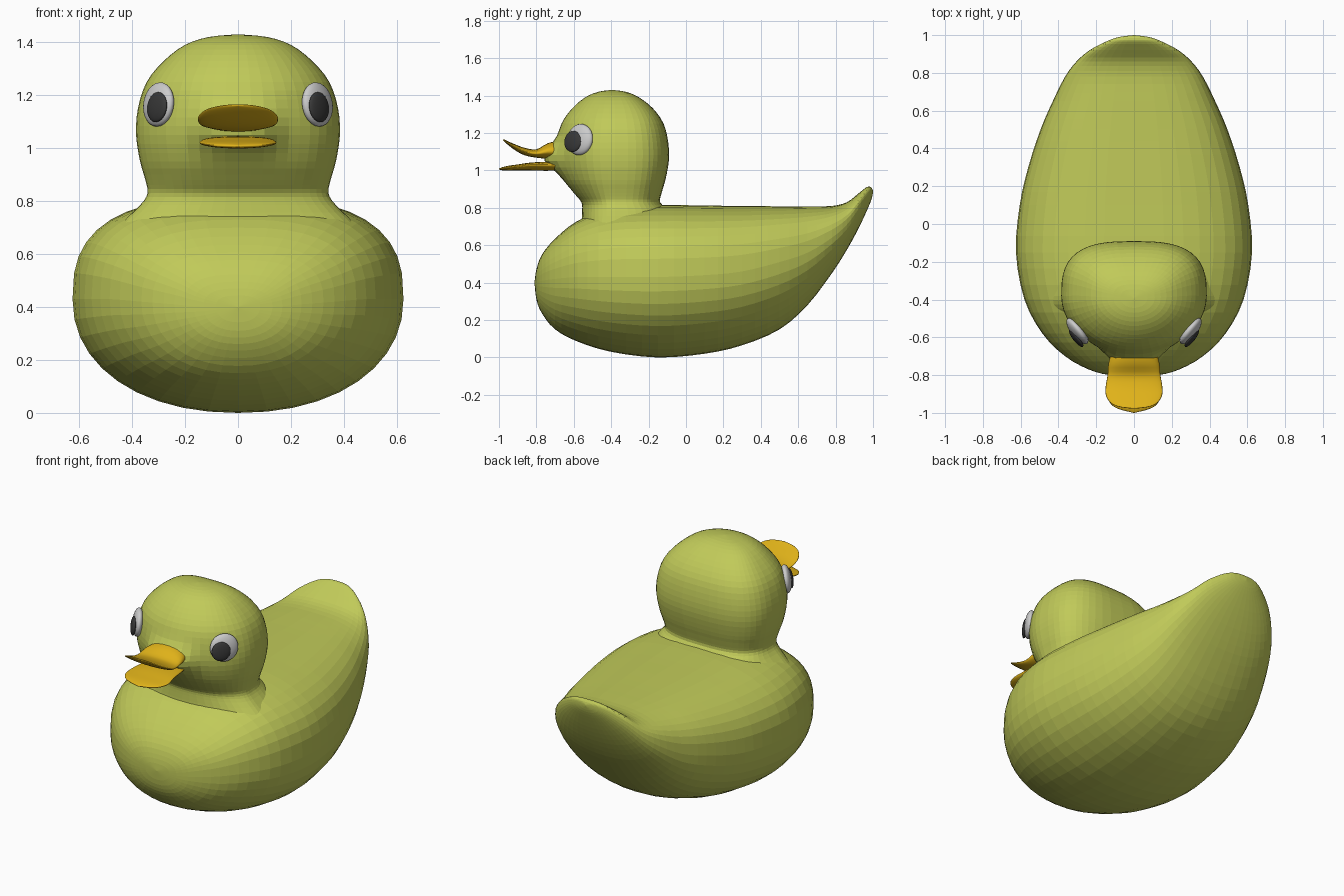
import bpy, bmesh, math
from mathutils import Vector, Matrix

if "Cube" in bpy.data.objects:
    bpy.data.objects.remove(bpy.data.objects["Cube"])


def material(name, rgb):
    m = bpy.data.materials.new(name)
    m.diffuse_color = (*rgb, 1)
    m.use_nodes = True
    m.node_tree.nodes["Principled BSDF"].inputs["Base Color"].default_value = m.diffuse_color
    return m


olive = material("olive", (0.53, 0.59, 0.10))
orange = material("orange", (0.75, 0.45, 0.01))
white = material("white", (0.75, 0.75, 0.75))
dark = material("dark", (0.04, 0.04, 0.04))


def smooth_path(rows, steps):
    """Catmull-Rom interpolation of the section table."""
    out = []
    for i in range(len(rows) - 1):
        a, b, c, d = (rows[max(0, min(len(rows) - 1, i + k))] for k in (-1, 0, 1, 2))
        for s in range(steps):
            t = s / steps
            out.append([0.5 * (2 * q + (r - p) * t + (2 * p - 5 * q + 4 * r - u) * t * t
                               + (3 * q - p - 3 * r + u) * t ** 3)
                        for p, q, r, u in zip(a, b, c, d)])
    return out + [list(rows[-1])]


def loft(name, rows, mat, place, p_hi=2, p_lo=2, sides=40, steps=3, smooth=False):
    """Rows are (station, low, high, widest level, half width)."""
    bm = bmesh.new()
    rings = []
    for s, lo, hi, mid, w in smooth_path(rows, steps):
        ring = []
        for k in range(sides):
            a = 2 * math.pi * k / sides
            c, n = math.cos(a), math.sin(a)
            p = p_hi if n >= 0 else p_lo
            x = math.copysign(abs(c) ** (2 / p), c) * max(w, 0.001)
            v = abs(n) ** (2 / p)
            h = mid + v * (hi - mid) if n >= 0 else mid - v * (mid - lo)
            ring.append(bm.verts.new(place(x, s, h)))
        rings.append(ring)
    for r, q in zip(rings, rings[1:]):
        for k in range(sides):
            j = (k + 1) % sides
            bm.faces.new((r[k], r[j], q[j], q[k]))
    bm.faces.new(rings[0])
    bm.faces.new(rings[-1])
    bmesh.ops.recalc_face_normals(bm, faces=bm.faces)
    me = bpy.data.meshes.new(name)
    bm.to_mesh(me)
    bm.free()
    for f in me.polygons:
        f.use_smooth = smooth
    me.materials.append(mat)
    ob = bpy.data.objects.new(name, me)
    bpy.context.collection.objects.link(ob)
    return ob


def along_y(x, s, h):
    return (x, s, h)


def head_point(x, s, h):
    # upright sections, with a bulge where the bill grows out
    if h < -0.38:
        h -= 0.075 * math.exp(-(x / 0.15) ** 4) * math.exp(-((s - 1.07) / 0.08) ** 2)
    return (x, h, s)


# Body with upswept tail
loft("body", [
    (-.81, .40, .40, .40, 0), (-.80, .31, .47, .40, .13), (-.77, .235, .55, .41, .24),
    (-.70, .15, .635, .42, .365), (-.58, .085, .73, .43, .485), (-.40, .03, .80, .43, .58),
    (-.15, 0, .815, .43, .625), (.10, .02, .812, .44, .605), (.30, .065, .81, .46, .56),
    (.50, .15, .808, .51, .495), (.65, .28, .808, .56, .43), (.78, .45, .81, .64, .365),
    (.86, .575, .83, .71, .305), (.92, .685, .875, .79, .235), (.965, .78, .91, .85, .15),
    (.99, .84, .91, .88, .08), (1.0, .88, .89, .885, 0)],
    olive, along_y, p_hi=2.7, p_lo=2.15)

# Head and neck
loft("head", [
    (.70, -.56, -.10, -.38, .46), (.785, -.555, -.10, -.38, .37), (.83, -.56, -.138, -.38, .342),
    (.88, -.60, -.13, -.38, .35), (.95, -.65, -.11, -.38, .37), (1.05, -.685, -.092, -.38, .385),
    (1.15, -.685, -.095, -.38, .378), (1.25, -.665, -.12, -.38, .345),
    (1.33, -.61, -.175, -.38, .28), (1.39, -.54, -.25, -.385, .20),
    (1.42, -.47, -.32, -.39, .11), (1.43, -.40, -.39, -.395, 0)],
    olive, head_point, p_hi=2.9, p_lo=2.0, sides=48)

# Open bill
loft("upper_bill", [
    (-.68, 1.06, 1.16, 1.10, .12), (-.74, 1.062, 1.145, 1.10, .135),
    (-.80, 1.068, 1.113, 1.09, .14), (-.86, 1.08, 1.12, 1.10, .15),
    (-.91, 1.105, 1.138, 1.123, .148), (-.95, 1.135, 1.155, 1.145, .12),
    (-.97, 1.152, 1.165, 1.158, .07), (-.978, 1.16, 1.165, 1.163, 0)],
    orange, along_y, sides=32, smooth=True)
loft("lower_bill", [
    (-.68, 1.0, 1.04, 1.025, .11), (-.75, .998, 1.045, 1.03, .125),
    (-.83, 1.0, 1.042, 1.03, .135), (-.90, 1.0, 1.032, 1.02, .145),
    (-.95, .999, 1.025, 1.015, .125), (-.98, 1.0, 1.018, 1.01, .08),
    (-1.0, 1.005, 1.01, 1.007, 0)],
    orange, along_y, sides=32, smooth=True)


def eye_part(name, side, centre, radius, thick, mat):
    n = Vector((side * 0.78, -0.62, 0.12)).normalized()
    rot = n.to_track_quat('Z', 'Y').to_matrix().to_4x4()
    bpy.ops.mesh.primitive_uv_sphere_add(segments=32, ring_count=16, radius=1)
    ob = bpy.context.object
    ob.name = name
    ob.data.transform(Matrix.Translation((side * centre[0], centre[1], centre[2])) @ rot
                      @ Matrix.Diagonal((radius, radius, thick, 1)))
    ob.data.materials.append(mat)
    bpy.ops.object.shade_smooth()


# Eyes
for side, tag in ((-1, "left"), (1, "right")):
    eye_part(tag + "_eye", side, (.30, -.567, 1.165), .084, .032, white)
    eye_part(tag + "_pupil", side, (.306, -.605, 1.155), .057, .016, dark)
